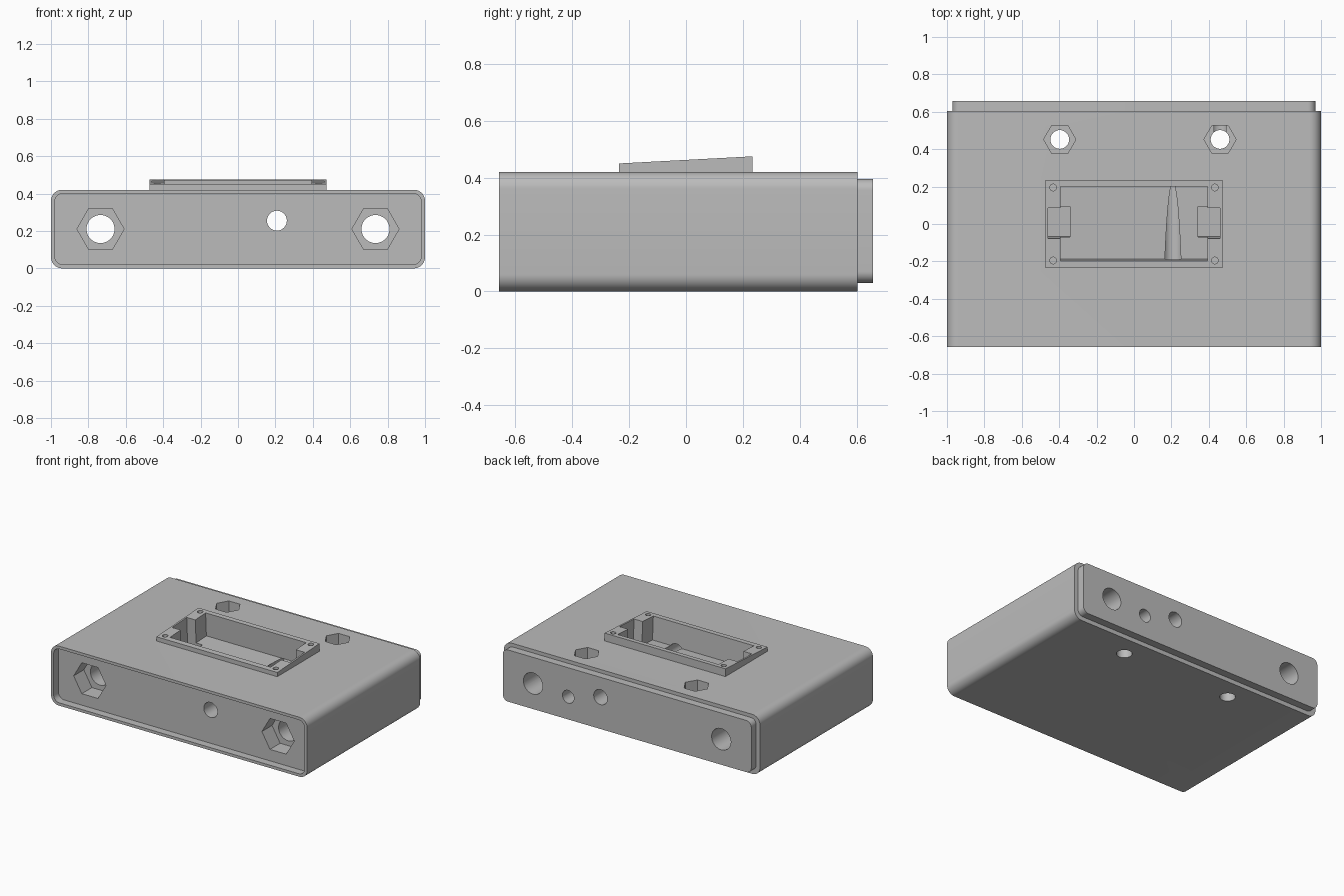
import bpy, bmesh, math
from mathutils import Matrix, Vector

if "Cube" in bpy.data.objects:
    bpy.data.objects.remove(bpy.data.objects["Cube"])

grey = bpy.data.materials.new("plain grey")
grey.use_nodes = True
colour = (0.5, 0.5, 0.5, 1)
grey.diffuse_color = colour
grey.node_tree.nodes["Principled BSDF"].inputs["Base Color"].default_value = colour

TILT = math.atan2(0.025, 0.47)


def finish(name, bm):
    bmesh.ops.recalc_face_normals(bm, faces=bm.faces)
    mesh = bpy.data.meshes.new(name)
    bm.to_mesh(mesh)
    bm.free()
    mesh.materials.append(grey)
    ob = bpy.data.objects.new(name, mesh)
    bpy.context.collection.objects.link(ob)
    return ob


def box(name, x, y, z, radius=0.0, matrix=None):
    """Box from ranges, optionally with rounded edges running along y."""
    bm = bmesh.new()
    bmesh.ops.create_cube(bm, size=1)
    for v in bm.verts:
        v.co = Vector([r[0] + (c + 0.5) * (r[1] - r[0]) for c, r in zip(v.co, (x, y, z))])
    if radius:
        edges = [e for e in bm.edges if abs(e.verts[0].co.y - e.verts[1].co.y) > 1e-4]
        bmesh.ops.bevel(bm, geom=edges, offset=radius, segments=10, profile=0.5, affect='EDGES')
    if matrix:
        bm.transform(matrix)
    return finish(name, bm)


def rod(name, radius, start, end, sides=48):
    """Prism between two points; six sides gives a hexagon with corners along x."""
    a, b = Vector(start), Vector(end)
    bm = bmesh.new()
    bmesh.ops.create_cone(bm, cap_ends=True, segments=sides, radius1=radius,
                          radius2=radius, depth=(b - a).length)
    # first corner on the x axis
    first = max(bm.verts, key=lambda v: v.co.x)
    bm.transform(Matrix.Rotation(-math.atan2(first.co.y, first.co.x), 4, 'Z'))
    if abs(a.y - b.y) > abs(a.z - b.z):
        bm.transform(Matrix.Rotation(math.pi / 2, 4, 'X'))
    bm.transform(Matrix.Translation((a + b) / 2))
    return finish(name, bm)


def combine(target, tool, operation):
    mod = target.modifiers.new("cut", 'BOOLEAN')
    mod.operation = operation
    mod.solver = 'EXACT'
    mod.object = tool
    bpy.context.view_layer.objects.active = target
    bpy.ops.object.modifier_apply(modifier=mod.name)
    bpy.data.objects.remove(tool)


# main case with a tongue at the back
case = box("enclosure_case", (-1, 1), (-0.657, 0.603), (0, 0.42), 0.06)
combine(case, box("tongue", (-0.97, 0.97), (0.5, 0.657), (0.03, 0.395), 0.04), 'UNION')

# sloped mounting rim on top
rim = box("rim", (-0.472, 0.472), (-0.236, 0.234), (0.36, 0.46))
for v in rim.data.vertices:
    if v.co.z > 0.4:
        v.co.z = 0.4625 + math.tan(TILT) * v.co.y
combine(case, rim, 'UNION')

# tongue-shaped recess at the front
cutters = [box("recess", (-0.98, 0.98), (-0.8, -0.603), (0.02, 0.4), 0.045)]

# sloped window pocket with a deeper slot at each end
slope = Matrix.Translation((0, 0, 0.4625)) @ Matrix.Rotation(TILT, 4, 'X')
cutters.append(box("pocket", (-0.393, 0.393), (-0.197, 0.2), (-0.166, 0.1), 0, slope))
for s in (-1, 1):
    x = sorted((s * 0.343, s * 0.46))
    cutters.append(box("slot", x, (-0.078, 0.085), (-0.2, 0.1), 0, slope))
    # screw holes in the rim
    for y in (-0.195, 0.195):
        cutters.append(rod("screw", 0.018, (s * 0.432, y, 0.36), (s * 0.432, y, 0.6), 24))
    # long bolt holes with hexagonal nut pockets at the front
    cutters.append(rod("bolt", 0.075, (s * 0.735, -1, 0.21), (s * 0.735, 1, 0.21)))
    cutters.append(rod("nut", 0.126, (s * 0.735, -1, 0.21), (s * 0.735, -0.49, 0.21), 6))

# vertical bolt holes with nut pockets in the top
for x in (-0.397, 0.46):
    cutters.append(rod("bolt", 0.05, (x, 0.452, -0.1), (x, 0.452, 0.6)))
    cutters.append(rod("nut", 0.086, (x, 0.452, 0.222), (x, 0.452, 0.6), 6))

# cable channel along the case and a short hole from the back
cutters.append(rod("channel", 0.053, (0.208, -1, 0.255), (0.208, 1, 0.255)))
cutters.append(rod("side_channel", 0.045, (0.46, 0.452, 0.19), (0.46, 1, 0.19)))

for c in cutters:
    combine(case, c, 'DIFFERENCE')

bpy.ops.object.select_all(action='DESELECT')
case.select_set(True)
bpy.context.view_layer.objects.active = case
bpy.ops.object.shade_smooth_by_angle(angle=math.radians(30))
